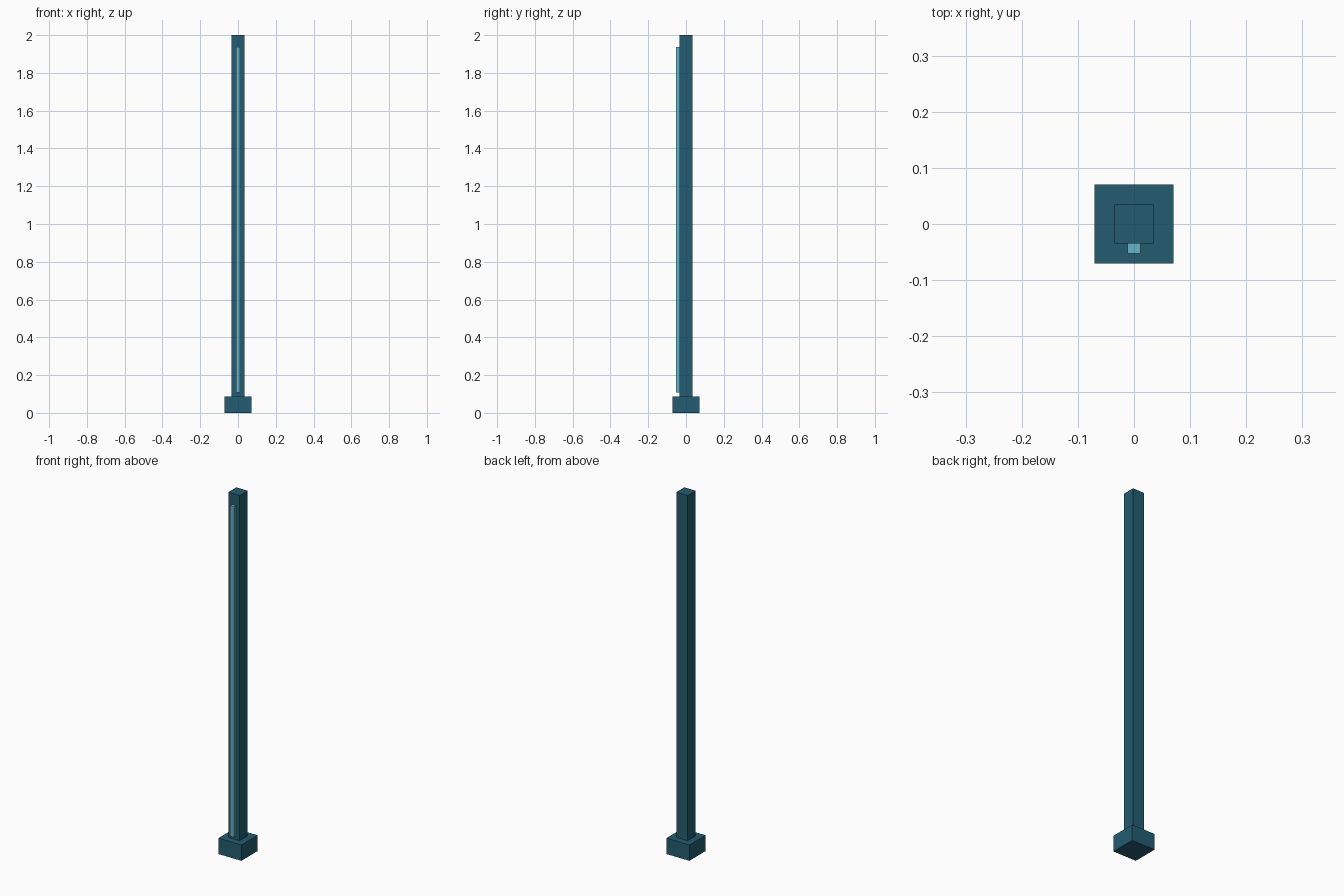
import bpy

default = bpy.data.objects.get("Cube")
if default:
    bpy.data.objects.remove(default, do_unlink=True)


def make_material(name, color):
    mat = bpy.data.materials.new(name)
    mat.use_nodes = True
    mat.diffuse_color = color
    mat.node_tree.nodes["Principled BSDF"].inputs["Base Color"].default_value = color
    return mat


def add_box(name, low, high, mat):
    """Box spanning two opposite corners."""
    center = [(a + b) / 2 for a, b in zip(low, high)]
    bpy.ops.mesh.primitive_cube_add(size=1, location=center)
    obj = bpy.context.object
    obj.name = name
    obj.scale = [b - a for a, b in zip(low, high)]
    bpy.ops.object.transform_apply(location=False, rotation=False, scale=True)
    obj.data.materials.append(mat)
    return obj


teal = make_material("dark_teal", (0.017, 0.107, 0.162, 1))
light_blue = make_material("light_blue", (0.14, 0.45, 0.60, 1))

base_half, base_top = 0.0705, 0.088
post_half, post_top = 0.035, 2.0
strip_half, strip_front = 0.0115, -0.053

# Square foot
add_box("base", (-base_half, -base_half, 0), (base_half, base_half, base_top), teal)

# Tall square post
add_box("post", (-post_half, -post_half, base_top),
        (post_half, post_half, post_top), teal)

# Raised light strip on the front of the post
add_box("front_strip", (-strip_half, strip_front, 0.108),
        (strip_half, -post_half, 1.938), light_blue)
